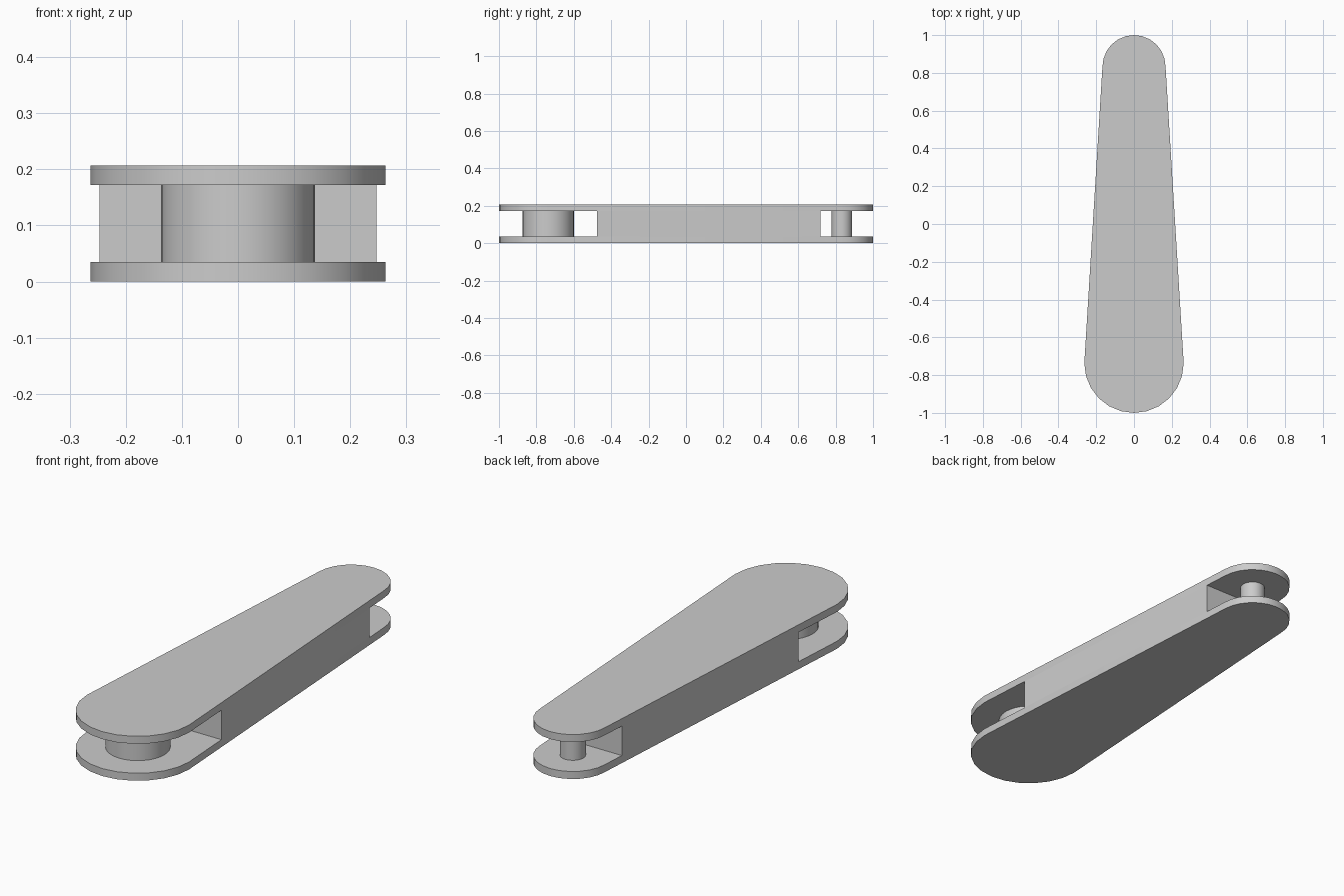
import bpy
import bmesh
from math import sin, cos, pi, radians

cube = bpy.data.objects.get("Cube")
if cube:
    bpy.data.objects.remove(cube, do_unlink=True)

GREY = (0.6, 0.6, 0.6)
metal = bpy.data.materials.new("plain grey")
metal.use_nodes = True
metal.diffuse_color = (*GREY, 1)
metal.node_tree.nodes["Principled BSDF"].inputs["Base Color"].default_value = (*GREY, 1)

# Pivot position along y and outer radius of each rounded end
FRONT_Y, FRONT_R = -0.737, 0.263
BACK_Y, BACK_R = 0.833, 0.167
THICK, HEIGHT = 0.035, 0.207


def prism(name, outline, z0, z1):
    """Extrude a counter-clockwise outline from z0 to z1."""
    bm = bmesh.new()
    base = bm.faces.new([bm.verts.new((x, y, z0)) for x, y in outline])
    top = bmesh.ops.extrude_face_region(bm, geom=[base], use_keep_orig=True)["geom"]
    moved = [v for v in top if isinstance(v, bmesh.types.BMVert)]
    bmesh.ops.translate(bm, verts=moved, vec=(0, 0, z1 - z0))
    bmesh.ops.recalc_face_normals(bm, faces=bm.faces)
    mesh = bpy.data.meshes.new(name)
    bm.to_mesh(mesh)
    bm.free()
    mesh.materials.append(metal)
    obj = bpy.data.objects.new(name, mesh)
    bpy.context.collection.objects.link(obj)
    bpy.ops.object.select_all(action="DESELECT")
    obj.select_set(True)
    bpy.context.view_layer.objects.active = obj
    bpy.ops.object.shade_smooth_by_angle(angle=radians(30))
    return obj


def arc(y, r, start, sweep, steps):
    """Points on an arc centred on the long axis."""
    return [(r * cos(start + sweep * i / steps), y + r * sin(start + sweep * i / steps))
            for i in range(steps + 1)]


def half_width(y):
    """Half width of the tapered side at a given y."""
    return FRONT_R + (BACK_R - FRONT_R) * (y - FRONT_Y) / (BACK_Y - FRONT_Y)


# Two tapered plates with rounded ends
plate = arc(BACK_Y, BACK_R, 0, pi, 12) + arc(FRONT_Y, FRONT_R, pi, pi, 12)
prism("bottom_plate", plate, 0, THICK)
prism("top_plate", plate, HEIGHT - THICK, HEIGHT)

# Solid core between the plates, flush with their sides
y0, y1 = -0.475, 0.72
w0, w1 = half_width(y0), half_width(y1)
prism("core", [(-w0, y0), (w0, y0), (w1, y1), (-w1, y1)], THICK, HEIGHT - THICK)

# Pivot pins in the open ends
for name, y, r in (("front_pin", FRONT_Y, 0.137), ("back_pin", BACK_Y, 0.055)):
    prism(name, arc(y, r, 0, 2 * pi, 32)[:-1], THICK, HEIGHT - THICK)
